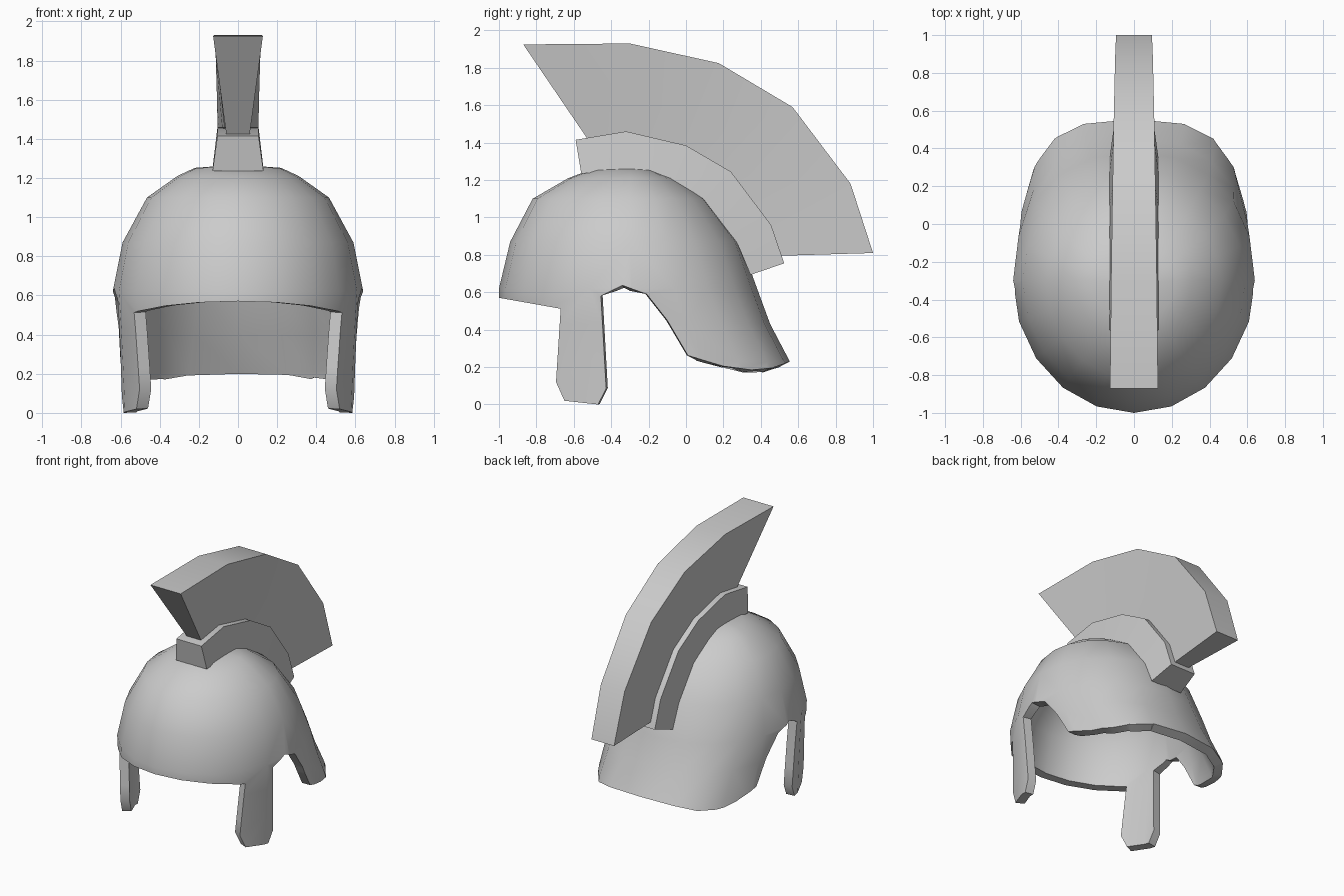
import bpy, bmesh, math

if "Cube" in bpy.data.objects:
    bpy.data.objects.remove(bpy.data.objects["Cube"])


def make(name, bm, smooth=None):
    bmesh.ops.recalc_face_normals(bm, faces=bm.faces)
    me = bpy.data.meshes.new(name)
    bm.to_mesh(me)
    bm.free()
    ob = bpy.data.objects.new(name, me)
    bpy.context.collection.objects.link(ob)
    if smooth:
        shade(ob, smooth)
    return ob


def shade(ob, degrees):
    ob.data.shade_smooth()
    ob.data.set_sharp_from_angle(angle=math.radians(degrees))


def bake(ob):
    dg = bpy.context.evaluated_depsgraph_get()
    me = bpy.data.meshes.new_from_object(ob.evaluated_get(dg))
    ob.modifiers.clear()
    ob.data = me


def band(name, stations, smooth):
    """Curved bar: each station is (inner y, z, half width, outer y, z, half width)."""
    bm = bmesh.new()
    rings = []
    for yi, zi, wi, yo, zo, wo in stations:
        rings.append([bm.verts.new(p) for p in
                      ((-wi, yi, zi), (wi, yi, zi), (wo, yo, zo), (-wo, yo, zo))])
    for a, b in zip(rings, rings[1:]):
        for i in range(4):
            j = (i + 1) % 4
            bm.faces.new((a[i], a[j], b[j], b[i]))
    bm.faces.new(rings[0])
    bm.faces.new(rings[-1])
    return make(name, bm, smooth)


# Helmet dome: lofted rings (z, front y, back y, half width, back squareness)
RINGS = [(-0.05, -1.0, 0.70, 0.605, 2.8), (0.23, -1.0, 0.555, 0.617, 2.8),
         (0.43, -1.0, 0.45, 0.627, 2.5), (0.62, -1.0, 0.38, 0.64, 2.2),
         (0.87, -0.94, 0.29, 0.59, 2.0), (1.10, -0.82, 0.11, 0.465, 2.0),
         (1.21, -0.63, -0.06, 0.31, 2.0), (1.252, -0.52, -0.17, 0.22, 2.0)]
N, CY = 20, -0.30
bm = bmesh.new()
loops = []
for z, yf, yb, w, e in RINGS:
    loop = []
    for k in range(N):
        a = 2 * math.pi * k / N
        s, c = math.sin(a), math.cos(a)
        p = 2 / e if c < 0 else 1.0
        r = (yb - CY) if c < 0 else (yf - CY)
        loop.append(bm.verts.new((math.copysign(abs(s) ** p, s) * w,
                                  CY + r * abs(c) ** p, z)))
    loops.append(loop)
for a, b in zip(loops, loops[1:]):
    for i in range(N):
        j = (i + 1) % N
        bm.faces.new((a[i], a[j], b[j], b[i]))
top = bm.verts.new((0, -0.32, 1.268))
for i in range(N):
    bm.faces.new((loops[-1][i], loops[-1][(i + 1) % N], top))
bm.faces.new(loops[0])
helmet = make("helmet_shell", bm)

# Side outline: brow, cheek guard, ear arch, neck guard
OUTLINE = [(-1.2, 0.606), (-0.67, 0.512), (-0.695, 0.12), (-0.65, 0.02), (-0.47, 0.0),
           (-0.427, 0.085), (-0.455, 0.58), (-0.34, 0.637), (-0.21, 0.59), (-0.10, 0.45),
           (0.01, 0.262), (0.2, 0.205), (0.35, 0.185), (0.46, 0.195), (0.555, 0.23),
           (0.9, 0.33), (0.9, 1.5), (-1.2, 1.5)]
bm = bmesh.new()
left = bm.faces.new([bm.verts.new((-1, y, z)) for y, z in OUTLINE])
ext = bmesh.ops.extrude_face_region(bm, geom=[left])
for v in ext["geom"]:
    if isinstance(v, bmesh.types.BMVert):
        v.co.x = 1
cutter = make("outline_cutter", bm)
mod = helmet.modifiers.new("outline", 'BOOLEAN')
mod.operation, mod.solver, mod.object = 'INTERSECT', 'EXACT', cutter
bake(helmet)
bpy.data.objects.remove(cutter)

# Keep only the outer skin, then thicken it inwards
bm = bmesh.new()
bm.from_mesh(helmet.data)
bmesh.ops.delete(bm, geom=[f for f in bm.faces if abs(f.normal.x) < 1e-3], context='FACES')
bmesh.ops.remove_doubles(bm, verts=bm.verts, dist=0.002)
bm.to_mesh(helmet.data)
bm.free()
mod = helmet.modifiers.new("thickness", 'SOLIDIFY')
mod.thickness, mod.offset = 0.065, -1
bake(helmet)
shade(helmet, 40)

# Crest holder running over the dome
B, T = 0.13, 0.105
band("crest_holder", [(-0.56, 1.235, B, -0.59, 1.415, T), (-0.32, 1.25, B, -0.32, 1.46, T),
                      (-0.07, 1.19, B, 0.0, 1.385, T), (0.09, 1.08, B, 0.24, 1.245, T),
                      (0.275, 0.86, B, 0.455, 0.96, T), (0.345, 0.693, B, 0.525, 0.755, T)], 30)

# Flared plume
band("plume", [(-0.53, 1.425, 0.06, -0.87, 1.925, 0.127), (-0.32, 1.44, 0.06, -0.30, 1.93, 0.121),
               (-0.01, 1.365, 0.06, 0.175, 1.825, 0.114), (0.225, 1.23, 0.06, 0.57, 1.59, 0.107),
               (0.44, 0.95, 0.06, 0.88, 1.18, 0.10), (0.50, 0.795, 0.06, 1.0, 0.81, 0.095)], 30)
